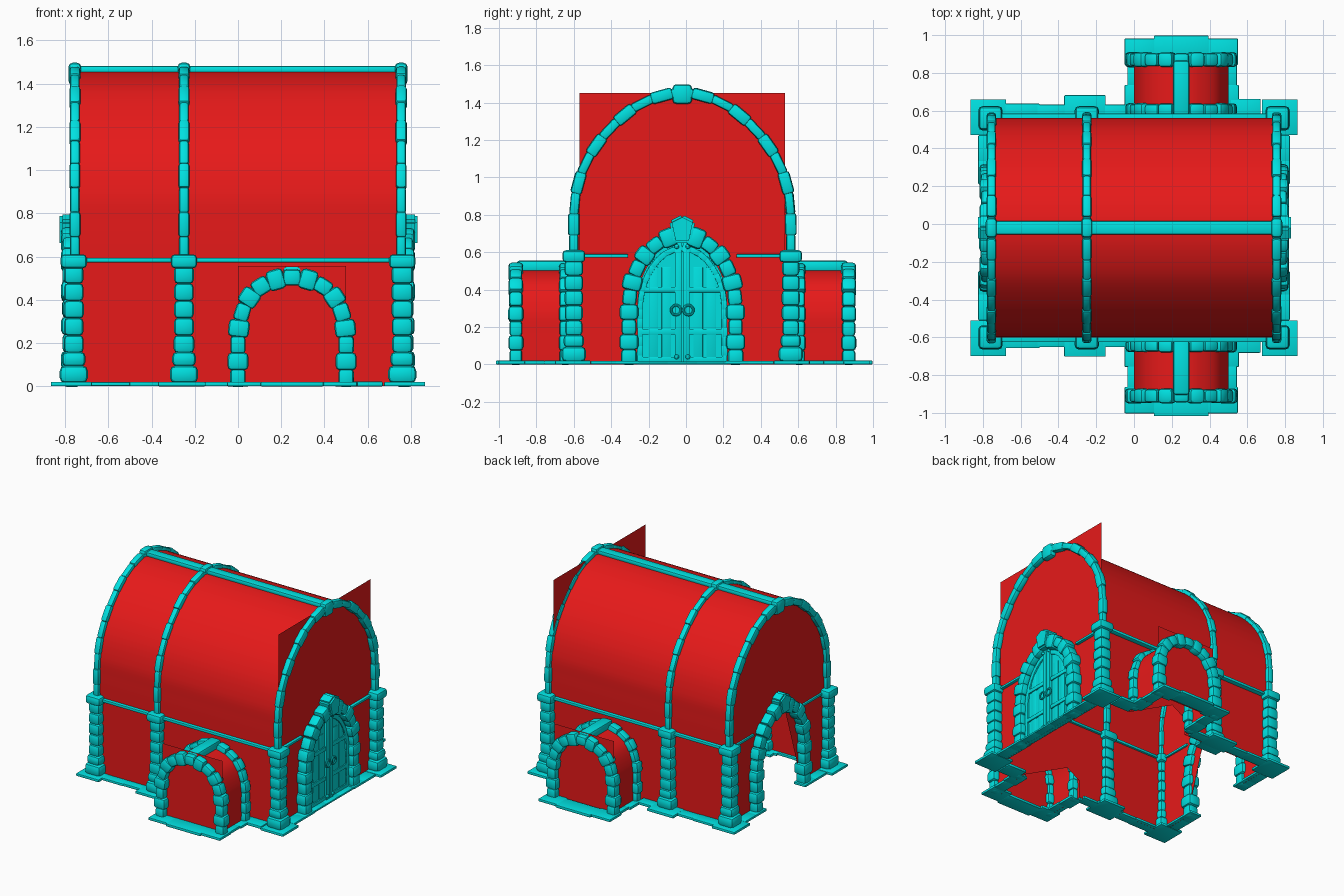
import bpy, bmesh, math, random
from mathutils import Vector, Matrix

if "Cube" in bpy.data.objects:
    bpy.data.objects.remove(bpy.data.objects["Cube"])

random.seed(4)
CY = -0.02          # centre line of the hall
PX = 0.25           # centre line of the porches


def material(name, col):
    m = bpy.data.materials.new(name)
    m.diffuse_color = col
    m.use_nodes = True
    m.node_tree.nodes["Principled BSDF"].inputs["Base Color"].default_value = m.diffuse_color
    return m


STONE = material("stone_trim", (0.0, 0.75, 0.75, 1))
WALL = material("red_wall", (0.8, 0.01, 0.01, 1))


def finish(bm, name, mat, angle=40):
    me = bpy.data.meshes.new(name)
    bm.to_mesh(me)
    bm.free()
    me.materials.append(mat)
    ob = bpy.data.objects.new(name, me)
    bpy.context.collection.objects.link(ob)
    bpy.ops.object.select_all(action='DESELECT')
    ob.select_set(True)
    bpy.context.view_layer.objects.active = ob
    bpy.ops.object.shade_smooth_by_angle(angle=math.radians(angle))
    return ob


def stone(bm, c, size, rot=None, bev=0.25, seg=2):
    """Add one rounded block."""
    m = Matrix.Translation(c) @ (rot.to_4x4() if rot else Matrix()) @ Matrix.Diagonal((*size, 1))
    vs = bmesh.ops.create_cube(bm, size=1, matrix=m)['verts']
    es = list({e for v in vs for e in v.link_edges})
    bmesh.ops.bevel(bm, geom=es, offset=min(size) * bev, segments=seg, profile=0.5, affect='EDGES')


def place(plane, u, v, w):
    return Vector((w, CY + u, v)) if plane == 'x' else Vector((PX + u, w, v))


def full_arch(half, k=8):
    """Catmull-Rom through a half arch mirrored about u = 0."""
    p = [Vector(q) for q in half + [(-u, v) for u, v in half[-2::-1]]]
    out = []
    for i in range(len(p) - 1):
        a, b, c, d = p[max(i - 1, 0)], p[i], p[i + 1], p[min(i + 2, len(p) - 1)]
        for j in range(k):
            t = j / k
            out.append(0.5 * (2 * b + (c - a) * t + (2 * a - 5 * b + 4 * c - d) * t * t
                              + (3 * b - a - 3 * c + d) * t ** 3))
    return out + [p[-1]]


def resample(path, n):
    lens = [(b - a).length for a, b in zip(path, path[1:])]
    out, i, acc = [path[0]], 0, 0.0
    for s in range(1, n):
        target = sum(lens) * s / n
        while acc + lens[i] < target:
            acc += lens[i]
            i += 1
        out.append(path[i].lerp(path[i + 1], (target - acc) / lens[i]))
    return out + [path[-1]]


def arch_stones(bm, plane, w, path, n, thick, depth, extra=0.2, bev=0.25):
    """Row of voussoirs along an arch, alternately thick and thin."""
    pts = resample(path, n)
    for i, (a, b) in enumerate(zip(pts, pts[1:])):
        c, t = (a + b) / 2, (b - a)
        T = place(plane, t.x, t.y, 0) - place(plane, 0, 0, 0)
        N = Vector((1, 0, 0)) if plane == 'x' else Vector((0, 1, 0))
        S = T.normalized().cross(N)
        rot = Matrix((N, S, T.normalized())).transposed()
        if rot.determinant() < 0:
            rot = Matrix((N, -S, T.normalized())).transposed()
        f = 1 + (extra if i % 2 else 0) + random.uniform(-.06, .06)
        stone(bm, place(plane, c.x, c.y, w), (depth * (1 + (f - 1) * .5), thick * f, t.length * 1.08), rot, bev)


def sheet(name, plane, ws, pts):
    """Flat wall (one w) or barrel (two w) from 2D points."""
    bm = bmesh.new()
    rows = [[bm.verts.new(place(plane, p[0], p[1], w)) for p in pts] for w in ws]
    if len(ws) == 1:
        bmesh.ops.triangulate(bm, faces=[bm.faces.new(rows[0])])
    else:
        for i in range(len(pts) - 1):
            bm.faces.new((rows[0][i], rows[0][i + 1], rows[1][i + 1], rows[1][i]))
    return finish(bm, name, WALL)


VAULT = full_arch([(.58, .58), (.58, .75), (.572, .9), (.52, 1.07), (.41, 1.235), (.23, 1.39), (0, 1.455)])
DOOR = full_arch([(.285, .0), (.285, .2), (.28, .38), (.235, .53), (.14, .645), (0, .695)])
LEAF = full_arch([(.24, .0), (.24, .2), (.235, .38), (.195, .51), (.11, .62), (0, .66)])
PORCH = full_arch([(.25, .0), (.25, .15), (.245, .29), (.195, .42), (.1, .487), (0, .505)])

# red walls and vaults
sheet("hall_vault", 'x', (-.75, .75), VAULT)
sheet("door_end_wall", 'x', (.74,), [(-.55, 0), (.55, 0), (.55, 1.45), (-.55, 1.45)])
sheet("open_end_wall", 'x', (-.75,), [(.58, 0)] + VAULT + [(-.58, 0)] + DOOR[::-1])
for s, n in ((-1, "front"), (1, "back")):
    y = CY + s * .57
    sheet(n + "_side_wall", 'y', (y,), [(.5, .58), (-1, .58), (-1, 0)] + PORCH[::-1] + [(.5, 0)])
    sheet(n + "_porch_vault", 'y', (y, CY + s * .89), PORCH)
    sheet(n + "_porch_end_wall", 'y', (CY + s * .88,), [(-.25, 0), (.25, 0), (.25, .555), (-.25, .555)])

# pillars with plinth, drums and capital
bm = bmesh.new()
for x in (-.76, -.25, .76):
    for s in (-1, 1):
        y = CY + s * .58
        stone(bm, (x * 1.015, y + s * .005, .01), (.19, .19, .02))
        stone(bm, (x, y, .055), (.13, .13, .08), bev=.3)
        stone(bm, (x, y, .125), (.11, .11, .07), bev=.35)
        for i in range(5):
            d = .095 + random.uniform(-.006, .006)
            stone(bm, (x, y, .195 + i * .08), (d, d, .084), bev=.25)
        stone(bm, (x, y, .578), (.122, .122, .065), bev=.3)
finish(bm, "pillars", STONE)

# roof ribs with keystones
bm = bmesh.new()
for x in (-.755, -.25, .755):
    arch_stones(bm, 'x', x, VAULT, 21, .05, .045, .25, .3)
    stone(bm, (x, CY, 1.445), (.06, .105, .105), bev=.35)
finish(bm, "roof_ribs", STONE)

# ridge beam, porch ridge beams, string course
bm = bmesh.new()
stone(bm, (-.5, CY, 1.465), (.47, .07, .035), bev=.3)
stone(bm, (.25, CY, 1.465), (.98, .07, .035), bev=.3)
for s in (-1, 1):
    stone(bm, (PX, CY + s * .74, .525), (.085, .29, .06))
finish(bm, "ridge_beams", STONE)
bm = bmesh.new()
for s in (-1, 1):
    stone(bm, (-.5, CY + s * .58, .583), (.4, .05, .022))
    stone(bm, (.25, CY + s * .58, .583), (.9, .05, .022))
    stone(bm, (s * .75, CY + .42, .58), (.026, .26, .018))
    stone(bm, (s * .75, CY - .42, .58), (.026, .26, .018))
finish(bm, "string_course", STONE)

# stone surrounds of the end doorways
for x, n in ((.77, "door"), (-.77, "open")):
    bm = bmesh.new()
    arch_stones(bm, 'x', x, DOOR, 21, .08, .085, .3)
    finish(bm, n + "_surround", STONE)
    bm = bmesh.new()
    prof = [(-.045, .65), (.045, .65), (.07, .765), (0, .80), (-.07, .765)]
    f = bm.faces.new([bm.verts.new(place('x', u, v, x - .055)) for u, v in prof])
    ex = bmesh.ops.extrude_face_region(bm, geom=[f])['geom']
    bmesh.ops.translate(bm, vec=(.115 if x > 0 else .11, 0, 0), verts=[g for g in ex if isinstance(g, bmesh.types.BMVert)])
    bmesh.ops.recalc_face_normals(bm, faces=bm.faces)
    bmesh.ops.bevel(bm, geom=bm.edges[:], offset=.012, segments=2, affect='EDGES')
    finish(bm, n + "_keystone", STONE)

# double door leaves with frames, planks and studs
bm = bmesh.new()
f = bm.faces.new([bm.verts.new(place('x', p.x, p.y, .75)) for p in LEAF])
ex = bmesh.ops.extrude_face_region(bm, geom=[f])['geom']
bmesh.ops.translate(bm, vec=(.015, 0, 0), verts=[g for g in ex if isinstance(g, bmesh.types.BMVert)])
bmesh.ops.recalc_face_normals(bm, faces=bm.faces)
arch_stones(bm, 'x', .768, [p * .94 for p in LEAF], 30, .03, .016, 0, .1)
for s in (-1, 1):
    stone(bm, (.77, CY + s * .021, .33), (.028, .036, .64), bev=.15)
    for z in (.025, .175, .4):
        stone(bm, (.768, CY + s * .125, z), (.016, .19, .03), bev=.15)
    for u in (.085, .155):
        stone(bm, (.764, CY + s * u, .27), (.01, .05, .5), bev=.2)
    for z in (.04, .63):
        bmesh.ops.create_uvsphere(bm, u_segments=10, v_segments=6, radius=.013,
                                  matrix=Matrix.Translation((.784, CY + s * .03, z)))
finish(bm, "double_door", STONE, 30)
for s, n in ((-1, "left"), (1, "right")):
    bpy.ops.mesh.primitive_torus_add(major_radius=.026, minor_radius=.007, major_segments=20, minor_segments=8,
                                     location=(.792, CY + s * .033, .29), rotation=(0, math.pi / 2, 0))
    ob = bpy.context.object
    ob.name = n + "_door_ring"
    ob.data.materials.append(STONE)
    bpy.ops.object.shade_smooth_by_angle()

# porch arches, outer and against the hall
for s, n in ((-1, "front"), (1, "back")):
    bm = bmesh.new()
    arch_stones(bm, 'y', CY + s * .89, PORCH, 17, .075, .07, .25)
    arch_stones(bm, 'y', CY + s * .625, PORCH, 17, .07, .06, .25)
    finish(bm, n + "_porch_arches", STONE)

# flat paving slabs round the foot of the walls
bm = bmesh.new()
for s in (-1, 1):
    for x, y, w, d in ((-.60, .60, .2, .09), (-.44, .60, .15, .08), (-.26, .615, .22, .15), (-.10, .60, .14, .08),
                       (.59, .61, .16, .12), (0, .68, .10, .13), (.01, .80, .09, .12),
                       (.5, .68, .11, .13), (.5, .80, .09, .12),
                       (.03, .92, .16, .14), (.25, .94, .29, .13), (.47, .92, .16, .14)):
        stone(bm, (x, CY * (1 - s * .2) * .5 + s * y, .01), (w, d, .018 + random.uniform(0, .004)))
    for y, w in ((.42, .14), (.30, .14)):
        for t in (-1, 1):
            stone(bm, (t * .775, CY + s * y, .01), (.10, w, .018))
for y in (-.16, 0, .16):
    stone(bm, (.775, CY + y, .008), (.09, .165, .014))
finish(bm, "paving_slabs", STONE)
